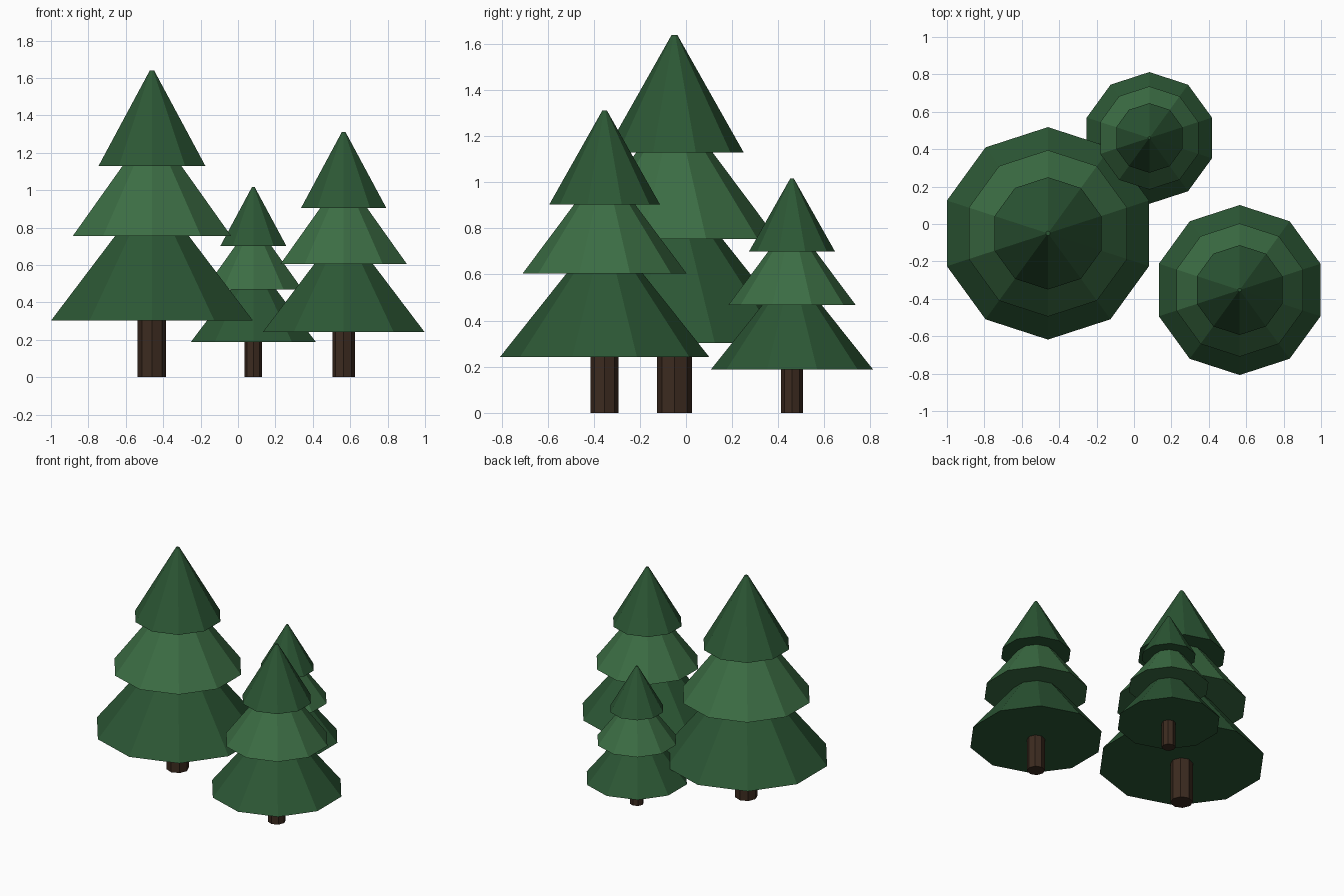
import bpy

if "Cube" in bpy.data.objects:
    bpy.data.objects.remove(bpy.data.objects["Cube"])


def material(name, color):
    m = bpy.data.materials.new(name)
    m.diffuse_color = (*color, 1.0)
    m.use_nodes = True
    m.node_tree.nodes["Principled BSDF"].inputs["Base Color"].default_value = m.diffuse_color
    return m


DARK = material("dark_green", (0.025, 0.095, 0.035))
LIGHT = material("light_green", (0.045, 0.155, 0.058))
BARK = material("bark", (0.045, 0.024, 0.014))


def frustum(name, x, y, z0, z1, r0, r1, sides, mat):
    bpy.ops.mesh.primitive_cone_add(vertices=sides, radius1=r0, radius2=r1,
                                    depth=z1 - z0,
                                    location=(x, y, (z0 + z1) / 2))
    ob = bpy.context.object
    ob.name = name
    ob.data.materials.append(mat)
    return ob


# Foliage tiers of the full-size tree: bottom z, top z, bottom radius, material
TIERS = [
    ("lower_branches", 0.302, 1.00, 0.568, DARK),
    ("middle_branches", 0.755, 1.335, 0.445, LIGHT),
    ("top_branches", 1.13, 1.64, 0.300, DARK),
]


def tree(label, x, y, s):
    # Trunk
    frustum(label + "_trunk", x, y, 0, 0.36 * s, 0.076 * s, 0.076 * s, 8, BARK)
    # Three stacked ten-sided cones with tiny blunt tips
    for name, z0, z1, r, mat in TIERS:
        frustum(f"{label}_{name}", x, y, z0 * s, z1 * s, r * s, 0.012 * s, 10, mat)


tree("large_tree", -0.46, -0.05, 1.0)
tree("medium_tree", 0.565, -0.353, 0.8)
tree("small_tree", 0.082, 0.46, 0.62)
